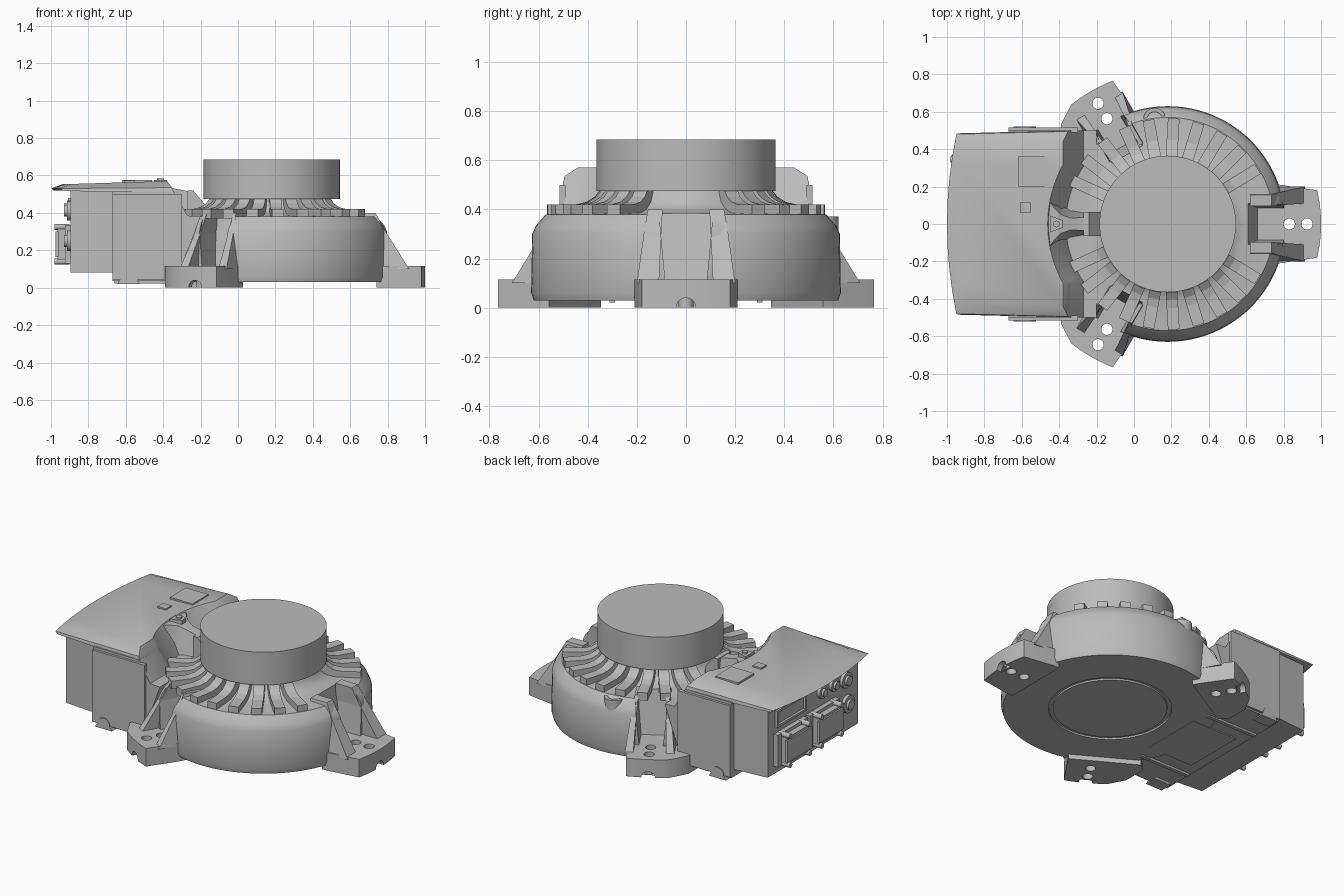
import bpy, bmesh
from math import sin, cos, pi, radians
from mathutils import Matrix, Vector

cube = bpy.data.objects.get("Cube")
if cube:
    bpy.data.objects.remove(cube, do_unlink=True)

metal = bpy.data.materials.new("plain_grey")
metal.use_nodes = True
GREY = (0.5, 0.5, 0.5, 1)
metal.diffuse_color = GREY
metal.node_tree.nodes["Principled BSDF"].inputs["Base Color"].default_value = GREY

AXIS = 0.18  # x position of the round body


def turned(deg):
    return Matrix.Translation((AXIS, 0, 0)) @ Matrix.Rotation(radians(deg), 4, 'Z')


def loft(bm, rings, m=Matrix()):
    """Skin a closed solid through rings of points."""
    vs = [[bm.verts.new(m @ Vector(p)) for p in r] for r in rings]
    n = len(vs[0])
    faces = [bm.faces.new(vs[0][::-1]), bm.faces.new(vs[-1])]
    for a, b in zip(vs, vs[1:]):
        for i in range(n):
            j = (i + 1) % n
            faces.append(bm.faces.new((a[i], a[j], b[j], b[i])))
    bmesh.ops.recalc_face_normals(bm, faces=faces)


def prism(bm, pts, z0, z1, m=Matrix()):
    loft(bm, [[(x, y, z) for x, y in pts] for z in (z0, z1)], m)


def side_prism(bm, pts, y0, y1, m=Matrix()):
    loft(bm, [[(x, y, z) for x, z in pts] for y in (y0, y1)], m)


def block(bm, x0, x1, y0, y1, z0, z1, m=Matrix()):
    prism(bm, [(x0, y0), (x1, y0), (x1, y1), (x0, y1)], z0, z1, m)


def circle(cx, cy, r, n=32):
    return [(cx + r * cos(2 * pi * i / n), cy + r * sin(2 * pi * i / n)) for i in range(n)]


def lathe(bm, profile, n=96):
    loft(bm, [[(x, y, z) for x, y in circle(AXIS, 0, r, n)] for r, z in profile])


def rod_x(bm, x0, x1, y, z, r, n=24):
    loft(bm, [[(x, a, b) for a, b in circle(y, z, r, n)] for x in (x0, x1)])


def finish(name, bm, smooth=True):
    me = bpy.data.meshes.new(name)
    bm.to_mesh(me)
    bm.free()
    ob = bpy.data.objects.new(name, me)
    bpy.context.collection.objects.link(ob)
    me.materials.append(metal)
    if smooth:
        shade(ob)
    return ob


def shade(ob):
    bpy.ops.object.select_all(action='DESELECT')
    ob.select_set(True)
    bpy.context.view_layer.objects.active = ob
    bpy.ops.object.shade_smooth_by_angle(angle=radians(30))


def cut(ob, cutter):
    bpy.context.view_layer.objects.active = ob
    mod = ob.modifiers.new("cut", 'BOOLEAN')
    mod.operation, mod.solver, mod.object = 'DIFFERENCE', 'EXACT', cutter
    bpy.ops.object.modifier_apply(modifier=mod.name)
    shade(ob)


# Round body with a groove ring underneath and a flared neck
bm = bmesh.new()
lathe(bm, [(0.33, 0.03), (0.331, 0.04), (0.355, 0.04), (0.356, 0.03), (0.62, 0.03), (0.63, 0.06),
           (0.626, 0.3), (0.61, 0.335), (0.57, 0.38), (0.41, 0.385), (0.36, 0.4),
           (0.325, 0.43), (0.305, 0.48)])
body = finish("round_body", bm)

# Pockets above each foot
bm = bmesh.new()
for deg, h in ((0, 0.1), (120, 0.085), (-120, 0.085)):
    loft(bm, [[(r, -w, z), (0.9, -w, z), (0.9, w, z), (r, w, z)]
              for r, w, z in ((0.48, h - 0.015, 0.115), (0.42, h + 0.015, 0.44))], turned(deg))
pockets = finish("pocket_cutter", bm)
pockets.hide_render = True
cut(body, pockets)

# Upper disc
bm = bmesh.new()
lathe(bm, [(0.365, 0.475), (0.365, 0.685)])
finish("output_disc", bm)

# Cooling fins
FIN = [(0.565, 0.37), (0.565, 0.42), (0.45, 0.42), (0.405, 0.43), (0.37, 0.452),
       (0.35, 0.478), (0.29, 0.478), (0.29, 0.37)]
bm = bmesh.new()
for i in range(10):
    for s in (-1, 1):
        side_prism(bm, FIN, -0.031, 0.031, turned(s * (31.5 + 13.8 * i)))
finish("cooling_fins", bm, False)

# Feet with bolt holes
ARC = [(0.82 * cos(radians(a)), 0.82 * sin(radians(a))) for a in range(-9, 10, 3)]
FRONT = [(0.56, -0.21), (0.6, -0.21), (0.80, -0.18)] + ARC + [(0.80, 0.18), (0.6, 0.21), (0.56, 0.21)]
SIDE = [(0.56, -0.145), (0.61, -0.145)] + ARC + [(0.746, 0.228), (0.62, 0.3), (0.56, 0.28)]
bm, holes = bmesh.new(), bmesh.new()
for deg, pts, s in ((0, FRONT, 1), (120, SIDE, 1), (-120, SIDE, -1)):
    prism(bm, [(x, y * s) for x, y in pts], 0, 0.115, turned(deg))
    for r in (0.65, 0.745):
        prism(holes, circle(r, 0, 0.03), -0.1, 0.3, turned(deg))
    # half-round notch under the outer edge
    loft(holes, [[(x, a, b) for a, b in circle(0, 0, 0.04, 20)] for x in (0.785, 0.9)], turned(deg))
feet = finish("mounting_feet", bm)
hole_cutter = finish("hole_cutter", holes)
hole_cutter.hide_render = True
cut(feet, hole_cutter)
cut(body, hole_cutter)

# Sloping ribs on both sides of each pocket
bm = bmesh.new()
for deg, inner, outer in ((0, 0.1, 0.2), (120, 0.085, 0.145), (-120, 0.085, 0.145)):
    for s in (-1, 1):
        loft(bm, [[(0.44, s * a, z), (r, s * a, z), (r, s * b, z), (0.44, s * b, z)]
                  for r, a, b, z in ((0.735, inner + 0.01, outer, 0.1),
                                     (0.6, inner, outer - 0.03, 0.315),
                                     (0.555, inner - 0.005, outer - 0.045, 0.4))], turned(deg))
finish("foot_ribs", bm, False)

# Oil port
bm = bmesh.new()
prism(bm, circle(0.11, 0.56, 0.06), 0.25, 0.37)
port = finish("oil_port", bm)
bm = bmesh.new()
prism(bm, circle(0.11, 0.56, 0.04), 0.33, 0.5)
bore = finish("port_cutter", bm)
bore.hide_render = True
cut(port, bore)

# Control housing
bm = bmesh.new()
side_prism(bm, [(-0.67, 0.035), (-0.3, 0.035), (-0.3, 0.11), (-0.2, 0.382), (-0.27, 0.385),
                (-0.345, 0.515), (-0.67, 0.515)], -0.5, 0.5)
housing = finish("control_housing", bm, False)

# Overhanging lid with chamfered rim
YS = [i / 4 for i in range(-4, 5)]


def lid_ring(left, right, w, z0, z1):
    outline = [(left + 0.05 * t * t, t * (w - 0.015)) for t in YS] + [(right, w), (right, -w)]
    return [(x, y, z0 + (z1 - z0) * (x - left) / (right - left)) for x, y in outline]


bm = bmesh.new()
loft(bm, [lid_ring(-0.985, -0.34, 0.5, 0.52, 0.5), lid_ring(-1.0, -0.353, 0.495, 0.53, 0.535),
          lid_ring(-0.94, -0.38, 0.44, 0.553, 0.57)])
lid = finish("housing_lid", bm, False)

# Conical scoop clearing the disc
bm = bmesh.new()
lathe(bm, [(0.545, 0.386), (0.575, 0.45), (0.66, 0.6)])
scoop = finish("scoop_cutter", bm)
scoop.hide_render = True
cut(housing, scoop)
cut(lid, scoop)
for c in (pockets, hole_cutter, bore, scoop):
    bpy.data.objects.remove(c, do_unlink=True)

# Bridge between lid and neck
bm = bmesh.new()
XS = (-0.47, -0.43, -0.39, -0.34, -0.26)
LOW = (0.24, 0.17, 0.11, 0.075, 0.06)
TOP = (0.15, 0.09, 0.05, 0.032, 0.035)
ZS = (0.56, 0.56, 0.55, 0.53, 0.515)
loft(bm, [[(x, -a, 0.37), (x, a, 0.37), (x, b, z), (x, -b, z)]
          for x, a, b, z in zip(XS, LOW, TOP, ZS)])
side_prism(bm, [(-0.27, 0.37), (-0.27, 0.52), (-0.24, 0.52), (-0.18, 0.45), (-0.18, 0.37)], -0.065, 0.065)
finish("centre_bridge", bm)

# Plates and marker on the lid
bm = bmesh.new()
block(bm, -0.62, -0.46, 0.2, 0.36, 0.55, 0.575)
block(bm, -0.61, -0.55, 0.06, 0.115, 0.55, 0.573)
prism(bm, [(-0.45, -0.045), (-0.38, -0.02), (-0.38, 0.02), (-0.45, 0.045)], 0.55, 0.575)
prism(bm, circle(-0.415, 0, 0.018, 16), 0.55, 0.585)
finish("lid_plates", bm, False)

# Rear connector box, side panels and small support bosses
bm = bmesh.new()
prism(bm, [(-0.895, -0.455), (-0.66, -0.475), (-0.66, 0.475), (-0.895, 0.455)], 0.08, 0.525)
for s in (-1, 1):
    block(bm, -0.67, -0.3, min(s * 0.49, s * 0.515), max(s * 0.49, s * 0.515), 0.045, 0.5)
    side_prism(bm, [(-0.585 + x, z) for x, z in circle(0, 0.045, 0.045, 16) if z >= 0.04]
               + [(-0.645, 0.02), (-0.525, 0.02)], s * 0.44, s * 0.52)
finish("connector_box", bm, False)

# Rectangular connectors with flanges and latches
bm = bmesh.new()
for y in (0.245, -0.075):
    block(bm, -0.925, -0.89, y - 0.15, y + 0.15, 0.13, 0.335)
    block(bm, -0.965, -0.92, y - 0.115, y + 0.115, 0.15, 0.315)
    block(bm, -0.975, -0.96, y - 0.125, y + 0.125, 0.165, 0.3)
    for dy in (-0.1, 0.1):
        for z in (0.14, 0.325):
            rod_x(bm, -0.98, -0.9, y + dy, z, 0.016, 12)
finish("plug_connectors", bm, False)

# Round connectors and framed window
bm = bmesh.new()
for y, z, r in ((-0.08, 0.425, 0.04), (-0.2, 0.425, 0.04), (-0.32, 0.41, 0.05), (-0.34, 0.25, 0.055)):
    rod_x(bm, -0.915, -0.89, y, z, r)
    rod_x(bm, -0.93, -0.91, y, z, r * 0.6)
for y0, y1, z0, z1 in ((0.08, 0.38, 0.37, 0.385), (0.08, 0.38, 0.465, 0.48),
                       (0.08, 0.095, 0.37, 0.48), (0.365, 0.38, 0.37, 0.48)):
    block(bm, -0.91, -0.89, y0, y1, z0, z1)
finish("round_connectors", bm)

# Underside hatch and rails
bm = bmesh.new()
block(bm, -0.6, -0.28, -0.2, 0.2, 0.028, 0.04)
for y in (-0.3, 0.3):
    block(bm, -0.66, -0.3, y - 0.012, y + 0.012, 0.022, 0.04)
finish("underside_hatch", bm, False)
